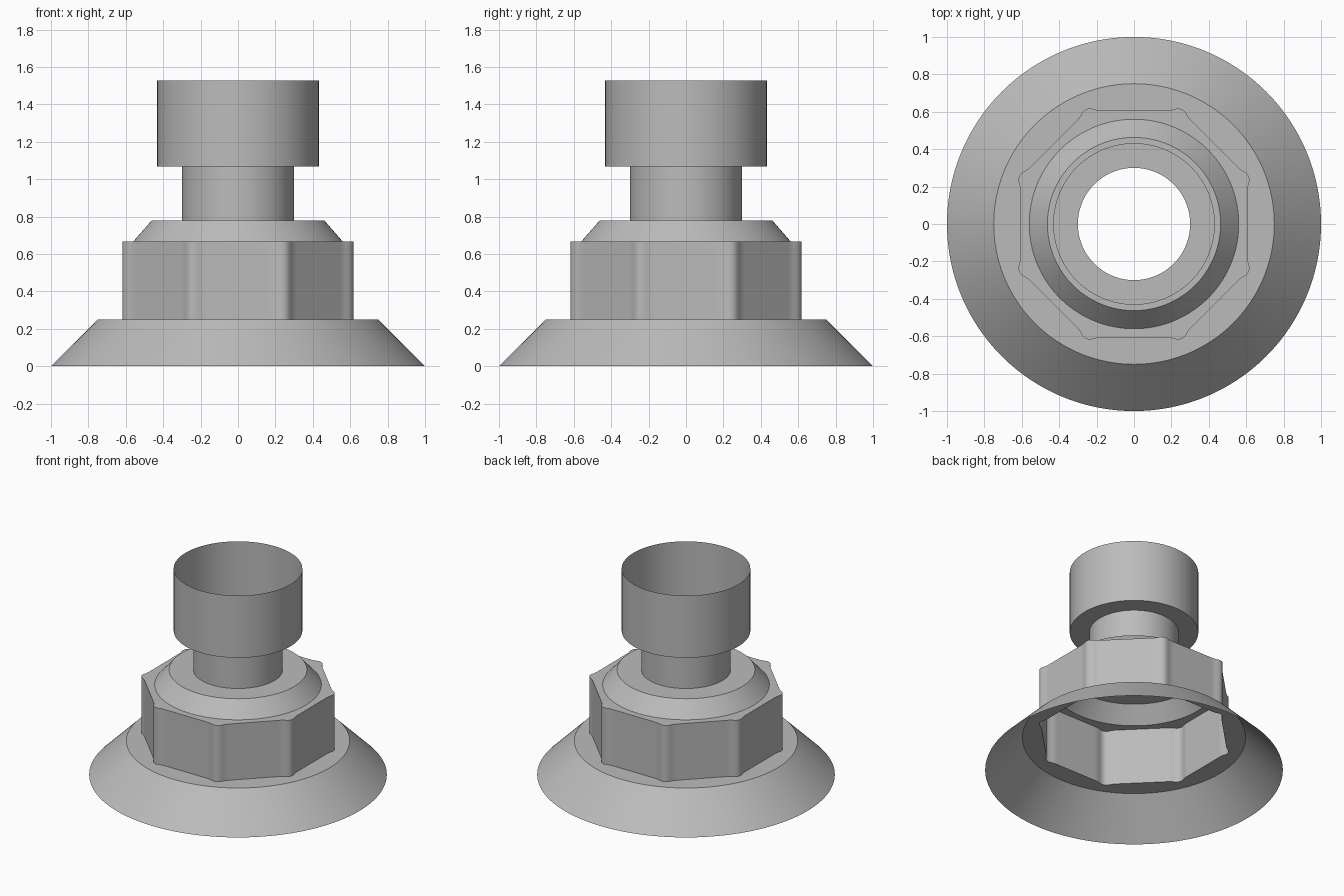
import bpy
import bmesh
from math import cos, sin, pi, sqrt, radians

SEGMENTS = 192

if "Cube" in bpy.data.objects:
    bpy.data.objects.remove(bpy.data.objects["Cube"], do_unlink=True)

grey = bpy.data.materials.new("plain grey")
grey.use_nodes = True
colour = (0.5, 0.5, 0.5, 1)
grey.diffuse_color = colour
grey.node_tree.nodes["Principled BSDF"].inputs["Base Color"].default_value = colour


def circle(radius):
    return lambda a: radius


def octagon(a):
    """Eight flats with a small rounded lobe on every corner."""
    d = (a + pi / 8) % (pi / 4) - pi / 8
    flat = 0.607 / cos(d)
    centre, lobe = 0.612, 0.053
    e = pi / 8 - abs(d)
    under = lobe ** 2 - (centre * sin(e)) ** 2
    return max(flat, centre * cos(e) + sqrt(under)) if under > 0 else flat


def shell(name, rings):
    """Open skin joining a stack of (outline, height) rings."""
    bm = bmesh.new()
    loops = []
    for outline, z in rings:
        loop = []
        for i in range(SEGMENTS):
            a = 2 * pi * i / SEGMENTS
            r = outline(a)
            loop.append(bm.verts.new((r * cos(a), r * sin(a), z)))
        loops.append(loop)
    for low, high in zip(loops, loops[1:]):
        for i in range(SEGMENTS):
            j = (i + 1) % SEGMENTS
            bm.faces.new((low[i], low[j], high[j], high[i]))
    mesh = bpy.data.meshes.new(name)
    bm.to_mesh(mesh)
    bm.free()
    mesh.materials.append(grey)
    obj = bpy.data.objects.new(name, mesh)
    bpy.context.collection.objects.link(obj)
    bpy.ops.object.select_all(action="DESELECT")
    obj.select_set(True)
    bpy.context.view_layer.objects.active = obj
    bpy.ops.object.shade_smooth_by_angle(angle=radians(30))


# Flared skirt with its flat ledge
shell("flared_base", [(circle(1), 0), (circle(0.75), 0.25), (octagon, 0.25)])

# Eight-sided nut body and its top ledge
shell("nut_body", [(octagon, 0.25), (octagon, 0.667), (circle(0.56), 0.667)])

# Bevelled collar closing in to the neck
shell("collar", [(circle(0.56), 0.667), (circle(0.463), 0.778), (circle(0.3), 0.778)])

# Open tube
shell("neck", [(circle(0.3), 0.778), (circle(0.3), 1.067)])

# Open cup with a ring-shaped floor
shell("top_cup", [(circle(0.3), 1.067), (circle(0.432), 1.067), (circle(0.432), 1.528)])
